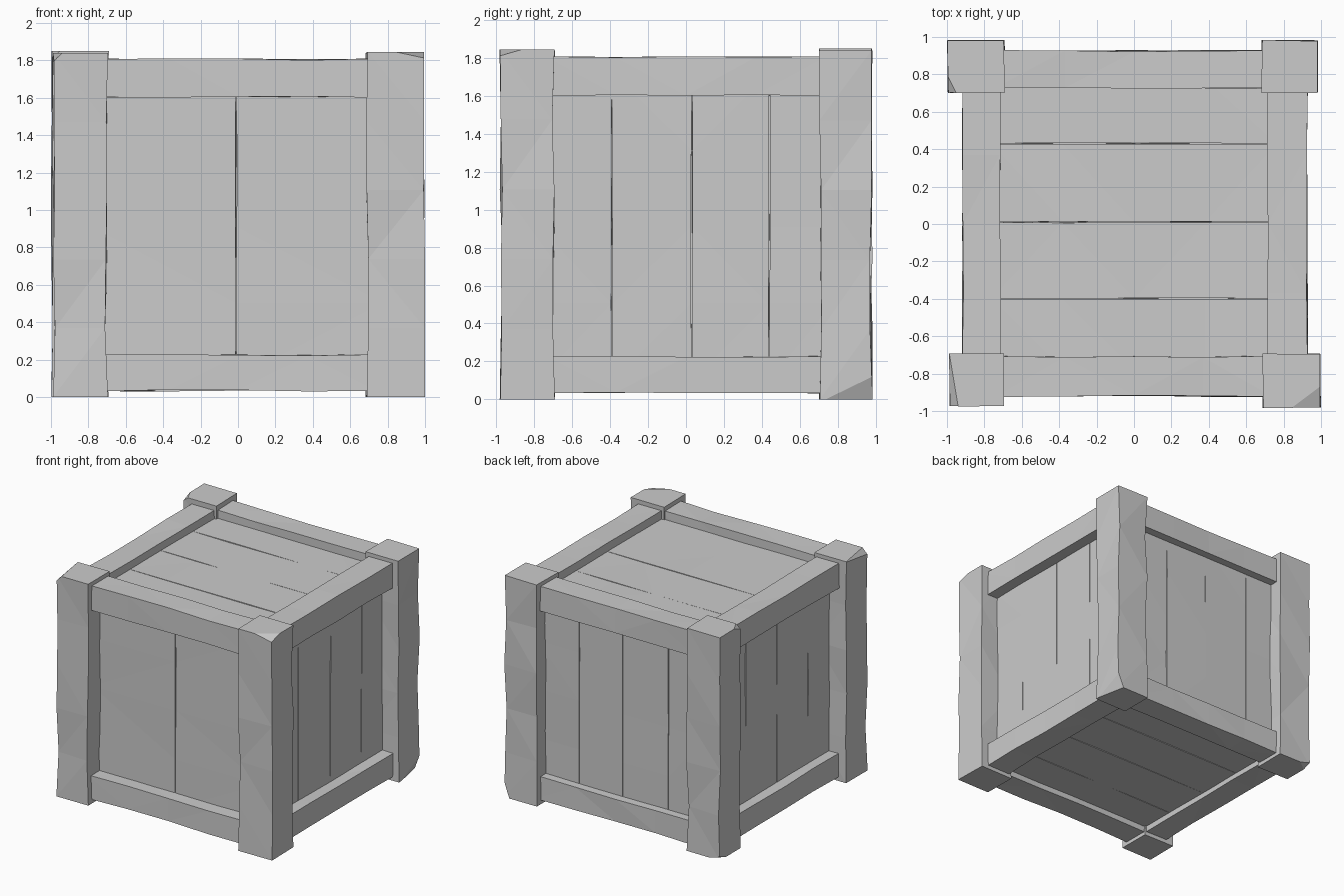
import bpy, bmesh, random
from mathutils import Vector

random.seed(7)
cube = bpy.data.objects.get("Cube")
if cube:
    bpy.data.objects.remove(cube, do_unlink=True)

grey = bpy.data.materials.new("grey wood")
grey.use_nodes = True
grey.diffuse_color = (0.6, 0.6, 0.6, 1)
grey.node_tree.nodes["Principled BSDF"].inputs["Base Color"].default_value = (0.6, 0.6, 0.6, 1)


def board(name, lo, hi, axis, cuts=0, wear=0.0, chips=()):
    """Hand-hewn timber: a box worn inwards at rings along its long axis."""
    lo, hi = Vector(lo), Vector(hi)
    mid, size = (lo + hi) / 2, hi - lo
    bm = bmesh.new()
    bmesh.ops.create_cube(bm, size=1)
    for v in bm.verts:
        v.co = Vector([mid[i] + v.co[i] * size[i] for i in range(3)])
    normal = Vector([float(i == axis) for i in range(3)])
    for k in range(cuts):
        p = lo + size * (k + 1) / (cuts + 1)
        bmesh.ops.bisect_plane(bm, geom=bm.verts[:] + bm.edges[:] + bm.faces[:],
                               plane_co=p, plane_no=normal)
    for v in bm.verts:
        at_end = min(abs(v.co[axis] - lo[axis]), abs(v.co[axis] - hi[axis])) < 0.001
        for i in range(3):
            if i != axis:
                inward = 1 if v.co[i] < mid[i] else -1
                v.co[i] += inward * random.uniform(0, wear * (0.4 if at_end else 1))
    bmesh.ops.triangulate(bm, faces=[f for f in bm.faces if abs(f.normal[axis]) < 0.9])
    # split-off corners
    for corner, depths in chips:
        tip = Vector([hi[i] if corner[i] > 0 else lo[i] for i in range(3)])
        slope = Vector([corner[i] / depths[i] for i in range(3)])
        co = tip - Vector((0, 0, corner[2] * depths[2]))
        cut = bmesh.ops.bisect_plane(bm, geom=bm.verts[:] + bm.edges[:] + bm.faces[:],
                                     plane_co=co, plane_no=slope.normalized(), clear_outer=True)
        rim = [e for e in cut["geom_cut"] if isinstance(e, bmesh.types.BMEdge)]
        bmesh.ops.holes_fill(bm, edges=rim)
    bmesh.ops.recalc_face_normals(bm, faces=bm.faces[:])
    mesh = bpy.data.meshes.new(name)
    bm.to_mesh(mesh)
    bm.free()
    mesh.materials.append(grey)
    obj = bpy.data.objects.new(name, mesh)
    bpy.context.collection.objects.link(obj)


# Corner posts, each with its own chipped ends
posts = {
    "front_right_post": ((-0.99, -0.975, 0), (-0.695, -0.69, 1.84),
                         [((-1, -1, 1), (0.05, 0.3, 0.05))]),
    "front_left_post": ((0.685, -0.985, 0), (1.0, -0.69, 1.845),
                        [((1, -1, 1), (0.16, 0.12, 0.035))]),
    "back_right_post": ((-1.0, 0.70, 0), (-0.69, 0.985, 1.85),
                        [((-1, 1, -1), (0.1, 0.08, 0.03)), ((-1, -1, 1), (0.05, 0.1, 0.04))]),
    "back_left_post": ((0.68, 0.70, 0), (0.985, 0.985, 1.84),
                       [((1, 1, -1), (0.05, 0.25, 0.13))]),
}
for name, (lo, hi, chips) in posts.items():
    board(name, lo, hi, 2, cuts=4, wear=0.018, chips=chips)

# Rails joining the posts, top and bottom on all four sides
for level, z0, z1 in (("bottom", 0.03, 0.23), ("top", 1.60, 1.81)):
    for side, y0, y1 in (("front", -0.925, -0.705), ("back", 0.725, 0.93)):
        board(f"{level}_{side}_rail", (-0.74, y0, z0), (0.74, y1, z1), 0, 3, 0.009)
    for side, x0, x1 in (("right", -0.92, -0.71), ("left", 0.71, 0.93)):
        board(f"{level}_{side}_rail", (x0, -0.74, z0), (x1, 0.74, z1), 1, 3, 0.009)

# Plank panels: long axis, split axis, normal axis, span along length, depth range, splits
panels = {
    "front": (2, 0, 1, (0.1, 1.72), (-0.81, -0.73), (-0.01,)),
    "back": (2, 0, 1, (0.1, 1.72), (0.78, 0.86), (-0.44, -0.02, 0.38)),
    "right": (2, 1, 0, (0.1, 1.72), (-0.83, -0.75), (-0.42, -0.01, 0.40)),
    "left": (2, 1, 0, (0.1, 1.72), (0.75, 0.83), (-0.39, 0.03, 0.44)),
    "top": (0, 1, 2, (-0.76, 0.76), (1.66, 1.74), (-0.40, 0.01, 0.43)),
    "bottom": (0, 1, 2, (-0.76, 0.76), (0.08, 0.16), (-0.41, 0.0, 0.41)),
}
for side, (along, across, out, span, depth, splits) in panels.items():
    edges = [-0.78, *splits, 0.78]
    for n, (a, b) in enumerate(zip(edges, edges[1:])):
        lo, hi = [0, 0, 0], [0, 0, 0]
        lo[along], hi[along] = span
        lo[out], hi[out] = depth
        lo[across], hi[across] = a, b
        board(f"{side}_plank_{n + 1}", lo, hi, along, cuts=3, wear=0.005)

# Solid core behind the plank gaps
board("inner_core", (-0.79, -0.77, 0.12), (0.79, 0.82, 1.70), 2)
